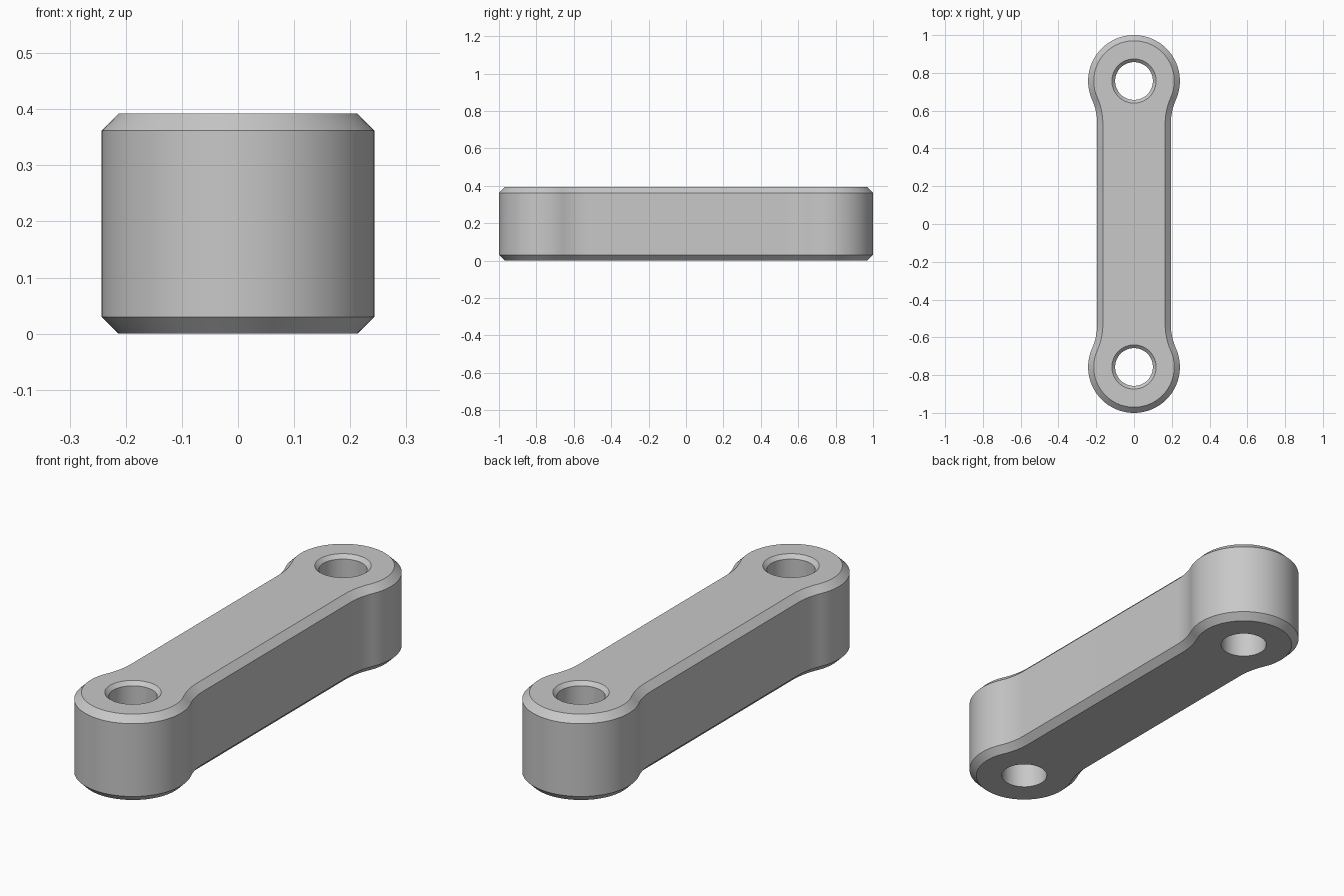
import bpy
import bmesh
from math import acos, cos, sin, pi, sqrt

cube = bpy.data.objects.get("Cube")
if cube:
    bpy.data.objects.remove(cube, do_unlink=True)

HEIGHT = 0.392
CHAMFER = 0.03
END_RADIUS = 0.243
END_Y = 1 - END_RADIUS
BAR_HALF = 0.195
FILLET = 0.31
HOLE_RADIUS = 0.1
HOLE_CHAMFER = 0.017


def arc(cx, cy, radius, start, end, steps):
    angles = [start + (end - start) * i / steps for i in range(steps + 1)]
    return [(cx + radius * cos(a), cy + radius * sin(a)) for a in angles]


def outline(inset):
    """Link outline: round eyes blended into a straight bar, moved inwards by inset."""
    fillet_x = BAR_HALF + FILLET
    drop = sqrt((END_RADIUS + FILLET) ** 2 - fillet_x ** 2)
    blend = acos(fillet_x / (END_RADIUS + FILLET))
    half = arc(fillet_x, END_Y - drop, FILLET + inset, pi, pi - blend, 12)
    half += arc(0, END_Y, END_RADIUS - inset, -blend, pi + blend, 64)[1:]
    half += arc(-fillet_x, END_Y - drop, FILLET + inset, blend, 0, 12)[1:]
    return half + [(-x, -y) for x, y in half]


def add_ring(bm, points, z):
    return [bm.verts.new((x, y, z)) for x, y in points]


def skin(bm, rings):
    """Join consecutive rings with quads."""
    for low, high in zip(rings, rings[1:]):
        for i in range(len(low)):
            j = (i + 1) % len(low)
            bm.faces.new((low[i], low[j], high[j], high[i]))


bm = bmesh.new()

# Outer wall with bevelled rims
outer = [add_ring(bm, outline(inset), z) for inset, z in (
    (CHAMFER, 0), (0, CHAMFER), (0, HEIGHT - CHAMFER), (CHAMFER, HEIGHT))]
skin(bm, outer)
bottom_loops, top_loops = [outer[0]], [outer[-1]]

# Pin holes, countersunk on the top only
for side in (-1, 1):
    hole = [add_ring(bm, arc(0, side * END_Y, r, 0, 2 * pi, 64)[:-1], z) for r, z in (
        (HOLE_RADIUS, 0), (HOLE_RADIUS, HEIGHT - HOLE_CHAMFER),
        (HOLE_RADIUS + HOLE_CHAMFER, HEIGHT))]
    skin(bm, hole)
    bottom_loops.append(hole[0])
    top_loops.append(hole[-1])

# Flat top and bottom around the holes
for loops in (bottom_loops, top_loops):
    edges = [bm.edges.get((ring[i - 1], ring[i])) for ring in loops for i in range(len(ring))]
    bmesh.ops.triangle_fill(bm, edges=edges, use_beauty=True)

bmesh.ops.recalc_face_normals(bm, faces=bm.faces)
mesh = bpy.data.meshes.new("link_arm")
bm.to_mesh(mesh)
bm.free()

# Plain grey metal
grey = bpy.data.materials.new("plain grey")
grey.use_nodes = True
colour = (0.58, 0.58, 0.58, 1)
grey.diffuse_color = colour
grey.node_tree.nodes["Principled BSDF"].inputs["Base Color"].default_value = colour
mesh.materials.append(grey)

link = bpy.data.objects.new("link_arm", mesh)
bpy.context.collection.objects.link(link)
bpy.ops.object.select_all(action="DESELECT")
link.select_set(True)
bpy.context.view_layer.objects.active = link
bpy.ops.object.shade_smooth_by_angle()
